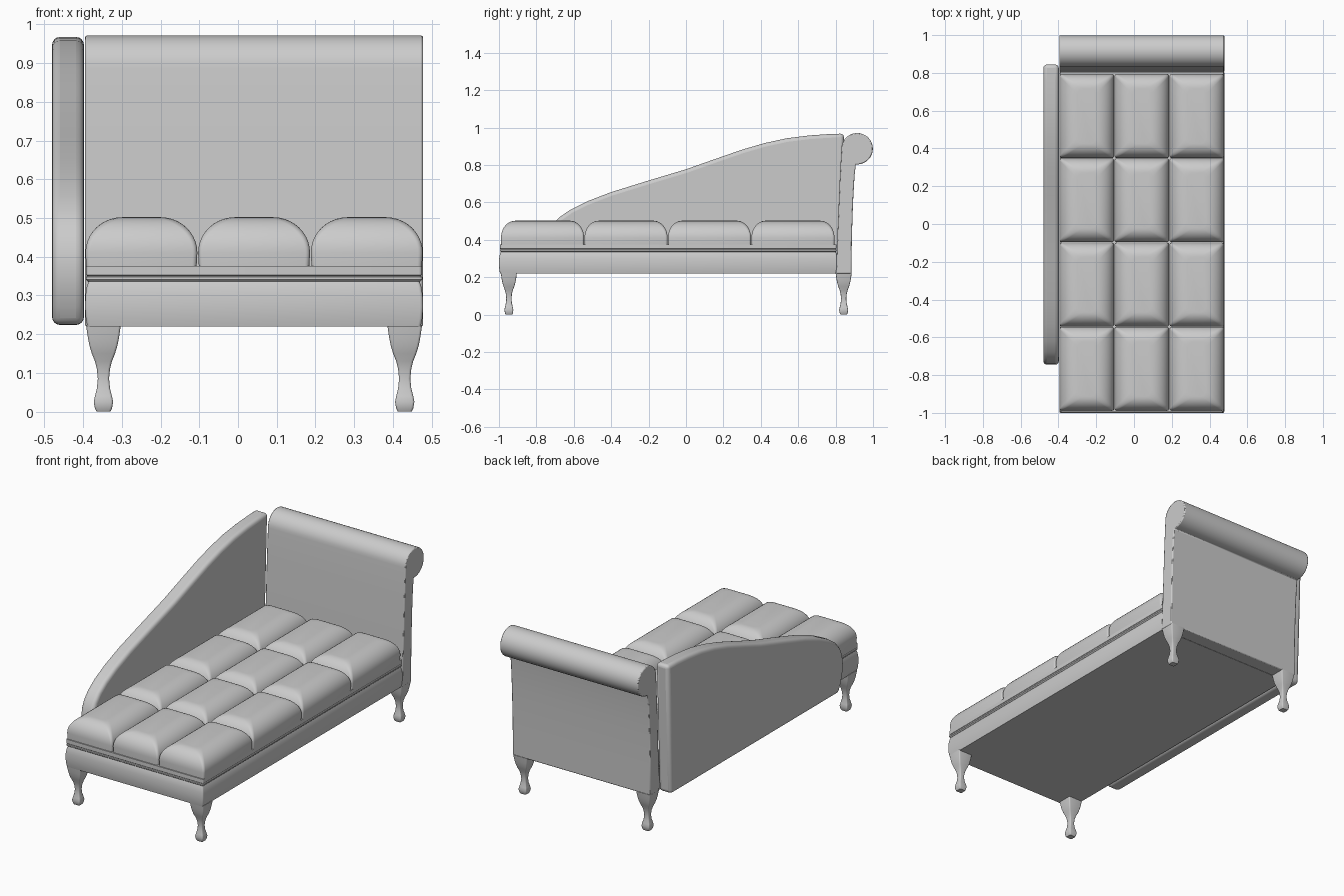
import bpy, bmesh, math

if "Cube" in bpy.data.objects:
    bpy.data.objects.remove(bpy.data.objects["Cube"])

CX = 0.0415           # centre of the seat body across x
HALF = 0.4365         # half width of the seat body


def finish(name, bm, bevel=0, segments=3, angle=40):
    bmesh.ops.recalc_face_normals(bm, faces=bm.faces)
    me = bpy.data.meshes.new(name)
    bm.to_mesh(me)
    bm.free()
    ob = bpy.data.objects.new(name, me)
    bpy.context.collection.objects.link(ob)
    bpy.context.view_layer.objects.active = ob
    ob.select_set(True)
    if bevel:
        mod = ob.modifiers.new("Bevel", 'BEVEL')
        mod.width, mod.segments = bevel, segments
        mod.limit_method, mod.angle_limit = 'ANGLE', math.radians(40)
    bpy.ops.object.shade_smooth_by_angle(angle=math.radians(angle))
    ob.select_set(False)
    return ob


def rounded_rect(cx, cy, hx, hy, r, n=4):
    pts = []
    for q, (sx, sy) in enumerate([(1, 1), (-1, 1), (-1, -1), (1, -1)]):
        for i in range(n + 1):
            a = math.pi / 2 * (q + i / n)
            pts.append((cx + sx * (hx - r) + r * math.cos(a),
                        cy + sy * (hy - r) + r * math.sin(a)))
    return pts


def loft(name, rings, **kw):
    """Stack rounded rectangles (cx, cy, half x, half y, radius, z)."""
    bm = bmesh.new()
    loops = [[bm.verts.new((x, y, r[5])) for x, y in rounded_rect(*r[:5])] for r in rings]
    for a, b in zip(loops, loops[1:]):
        for i in range(len(a)):
            j = (i + 1) % len(a)
            bm.faces.new((a[i], a[j], b[j], b[i]))
    bm.faces.new(loops[0])
    bm.faces.new(loops[-1])
    return finish(name, bm, **kw)


def extrude_x(name, profile, x0, x1, bevel, segments):
    """Extrude a (y, z) outline along x."""
    bm = bmesh.new()
    a = [bm.verts.new((x0, y, z)) for y, z in profile]
    b = [bm.verts.new((x1, y, z)) for y, z in profile]
    for i in range(len(a)):
        j = (i + 1) % len(a)
        bm.faces.new((a[i], a[j], b[j], b[i]))
    bm.faces.new(a)
    bm.faces.new(b)
    return finish(name, bm, bevel, segments)


# Bulging seat frame and the thin deck above it
MID_Y, HALF_Y = -0.095, 0.905
loft("seat_frame", [(CX, MID_Y, HALF - i, HALF_Y - i, 0.008, z) for z, i in
                    [(0.22, 0.006), (0.24, 0.002), (0.27, 0), (0.30, 0.001),
                     (0.325, 0.005), (0.338, 0.01)]])
loft("seat_deck", [(CX, MID_Y, HALF - i, HALF_Y - i - 0.003, 0.008, z) for z, i in
                   [(0.335, 0.008), (0.341, 0.002), (0.348, 0.002), (0.350, 0.006),
                    (0.353, 0.003), (0.376, 0.003)]])

# Grid of tufted cushions
COLS, ROWS = 3, 4
W, D = 2 * HALF / COLS, 1.785 / ROWS
for c in range(COLS):
    for r in range(ROWS):
        x = CX - HALF + W * (c + 0.5)
        y = -0.99 + D * (r + 0.5)
        rings = [(x, y, W / 2 - 0.003, D / 2 - 0.002, 0.012, 0.374)]
        for i in range(11):
            t = math.pi / 2 * i / 10
            k = 1 - math.cos(t)
            rings.append((x, y, W / 2 - 0.001 - 0.095 * k, D / 2 - 0.001 - 0.075 * k,
                          0.012 + 0.022 * k, 0.41 + 0.092 * math.sin(t)))
        loft(f"cushion_{c + 1}_{r + 1}", rings, angle=60)

# Scrolled headboard
RY, RZ, RR = 0.915, 0.887, 0.084
head = [(0.802, 0.22), (0.812, 0.48), (0.822, 0.72)]
head += [(RY + RR * math.cos(math.radians(a)), RZ + RR * math.sin(math.radians(a)))
         for a in range(180, -96, -11)]
head += [(0.901, 0.74), (0.893, 0.60), (0.887, 0.42), (0.884, 0.22)]
extrude_x("headboard", head, CX - HALF, CX + HALF, 0.005, 2)

# Sweeping side panel
panel = [(-0.70, 0.224), (-0.725, 0.27), (-0.741, 0.33), (-0.745, 0.38), (-0.738, 0.43),
         (-0.718, 0.475), (-0.68, 0.518), (-0.62, 0.56), (-0.53, 0.605), (-0.40, 0.655),
         (-0.20, 0.717), (0.0, 0.777), (0.15, 0.83), (0.30, 0.882), (0.42, 0.917),
         (0.54, 0.943), (0.66, 0.958), (0.76, 0.965), (0.845, 0.968), (0.832, 0.60),
         (0.818, 0.224)]
bm_panel = extrude_x("side_panel", panel, -0.48, -0.398, 0.02, 4)
bm_panel.modifiers["Bevel"].angle_limit = math.radians(50)

# Turned-in square legs
LEG = [(0.0, 0.018), (0.008, 0.022), (0.025, 0.025), (0.04, 0.022), (0.06, 0.017),
       (0.085, 0.0145), (0.11, 0.017), (0.13, 0.022), (0.15, 0.030), (0.17, 0.036),
       (0.19, 0.040), (0.21, 0.043), (0.224, 0.045)]
for side, sx in (("left", -1), ("right", 1)):
    for end, ly in (("front", -0.947), ("back", 0.843)):
        loft(f"{end}_{side}_leg",
             [(CX + sx * 0.389, ly, h, h * 0.96, 0.006, z) for z, h in LEG])
